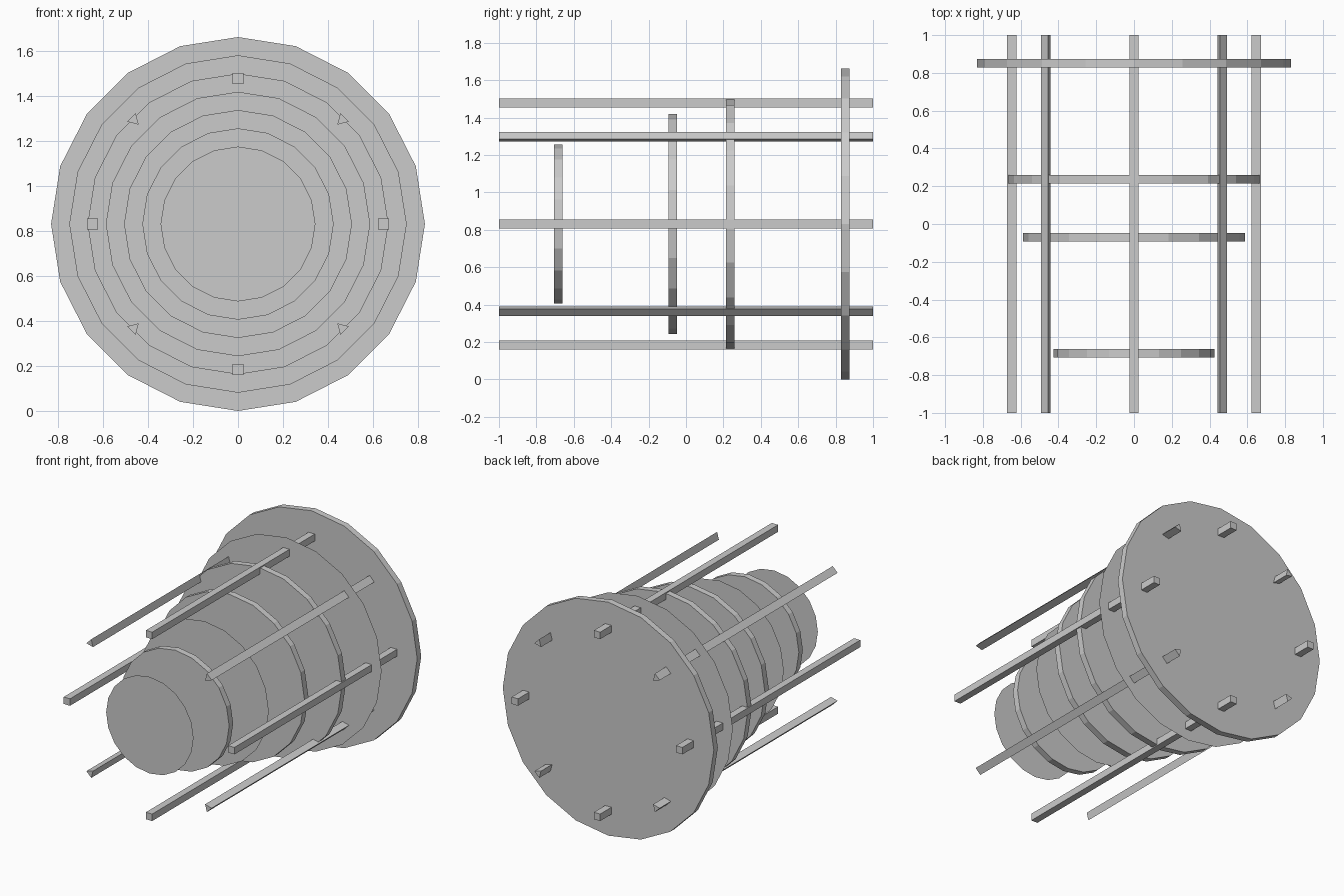
import bpy, bmesh, math

if "Cube" in bpy.data.objects:
    bpy.data.objects.remove(bpy.data.objects["Cube"])

CZ = 0.831  # height of the common axis


def extrude_profile(name, pts, y0, y1):
    """Extrude an (x, z) polygon along y; a flat sheet if y0 == y1."""
    bm = bmesh.new()
    face = bm.faces.new([bm.verts.new((x, y0, z + CZ)) for x, z in pts])
    if y1 > y0:
        out = bmesh.ops.extrude_face_region(bm, geom=[face], use_keep_orig=True)
        verts = [g for g in out["geom"] if isinstance(g, bmesh.types.BMVert)]
        bmesh.ops.translate(bm, verts=verts, vec=(0, y1 - y0, 0))
        bmesh.ops.recalc_face_normals(bm, faces=bm.faces[:])
    mesh = bpy.data.meshes.new(name)
    bm.to_mesh(mesh)
    bm.free()
    obj = bpy.data.objects.new(name, mesh)
    bpy.context.collection.objects.link(obj)
    return obj


def ngon(n, radius, start=0.0, cx=0.0, cz=0.0):
    return [(cx + radius * math.cos(start + 2 * math.pi * i / n),
             cz + radius * math.sin(start + 2 * math.pi * i / n)) for i in range(n)]


# Seven 20-sided discs growing towards the back; three are thin sheets
for i in range(7):
    y = -0.991 + 0.307 * i
    half = 0.0 if i in (0, 2, 5) else 0.0225
    name = "thin_disc" if half == 0 else "thick_disc"
    extrude_profile(name, ngon(20, 0.344 + 0.0811 * i), y - half, y + half)

# Eight long rods: square on the axes, triangular (pointing inward) on the diagonals
for k in range(8):
    a = k * math.pi / 4
    if k % 2 == 0:
        r = 0.647
        pts = ngon(4, 0.0495 / math.sqrt(2), math.pi / 4, r * math.cos(a), r * math.sin(a))
        name = "square_rod"
    else:
        r = 0.655
        pts = ngon(3, 0.031, a + math.pi, r * math.cos(a), r * math.sin(a))
        name = "triangular_rod"
    extrude_profile(name, pts, -1.0, 1.0)
